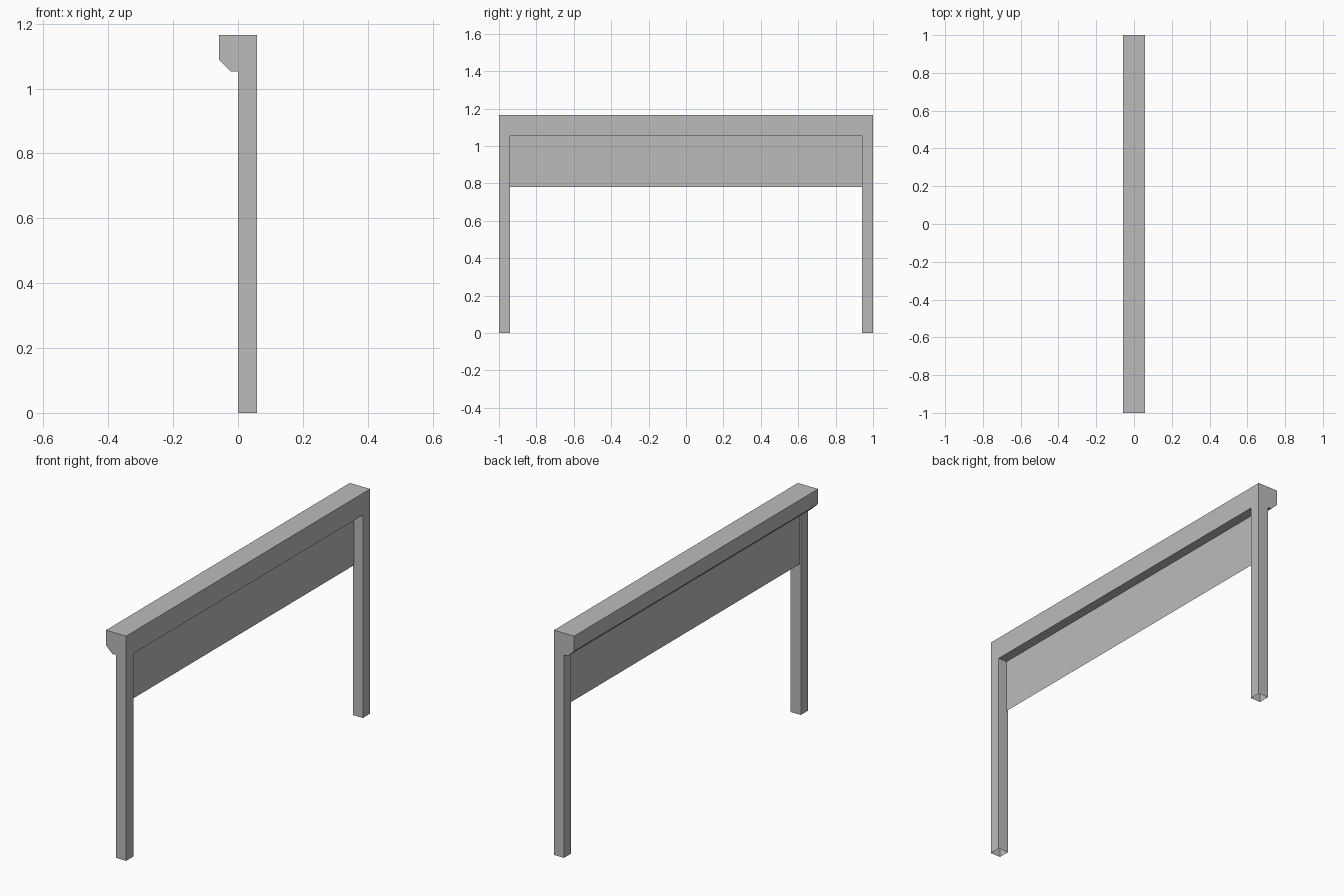
import bpy
import bmesh
from mathutils import Vector

cube = bpy.data.objects.get("Cube")
if cube:
    bpy.data.objects.remove(cube, do_unlink=True)

# Main dimensions
HALF_X, HALF_LEN = 0.058, 1.0
TOP, SOFFIT = 1.166, 1.053
LEG_INNER = 0.941
PANEL_BOTTOM, PANEL_X = 0.78, 0.008

grey = bpy.data.materials.new("plain_grey")
grey.use_nodes = True
COLOUR = (0.5, 0.5, 0.5, 1)
grey.diffuse_color = COLOUR
grey.node_tree.nodes["Principled BSDF"].inputs["Base Color"].default_value = COLOUR


def make_part(name, outline, sweep=None, open_ends=False):
    """Make a flat face from an outline, or a prism when a sweep is given."""
    bm = bmesh.new()
    face = bm.faces.new([bm.verts.new(p) for p in outline])
    if sweep:
        ext = bmesh.ops.extrude_face_region(bm, geom=[face], use_keep_orig=True)
        moved = [g for g in ext["geom"] if isinstance(g, bmesh.types.BMVert)]
        caps = [face] + [g for g in ext["geom"] if isinstance(g, bmesh.types.BMFace)
                         and all(v in moved for v in g.verts)]
        bmesh.ops.translate(bm, verts=moved, vec=Vector(sweep))
        bmesh.ops.recalc_face_normals(bm, faces=bm.faces)
        if open_ends:
            bmesh.ops.delete(bm, geom=caps, context='FACES_ONLY')
    mesh = bpy.data.meshes.new(name)
    bm.to_mesh(mesh)
    bm.free()
    mesh.materials.append(grey)
    obj = bpy.data.objects.new(name, mesh)
    bpy.context.collection.objects.link(obj)
    return obj


# Lintel with a chamfered overhang along one side
section = [(HALF_X, SOFFIT), (HALF_X, TOP), (-HALF_X, TOP),
           (-HALF_X, 1.088), (-0.022, SOFFIT)]
make_part("lintel", [(x, -HALF_LEN, z) for x, z in section],
          sweep=(0, 2 * HALF_LEN, 0))

# Hollow legs, open at the foot
for name, side in (("front_leg", -1), ("back_leg", 1)):
    near, far = side * LEG_INNER, side * HALF_LEN
    make_part(name, [(0, near, 0), (HALF_X, near, 0), (HALF_X, far, 0), (0, far, 0)],
              sweep=(0, 0, SOFFIT), open_ends=True)

# Thin panel hung between the legs
make_part("hanging_panel", [(PANEL_X, y, z) for y, z in (
    (-LEG_INNER, PANEL_BOTTOM), (LEG_INNER, PANEL_BOTTOM),
    (LEG_INNER, SOFFIT), (-LEG_INNER, SOFFIT))])
